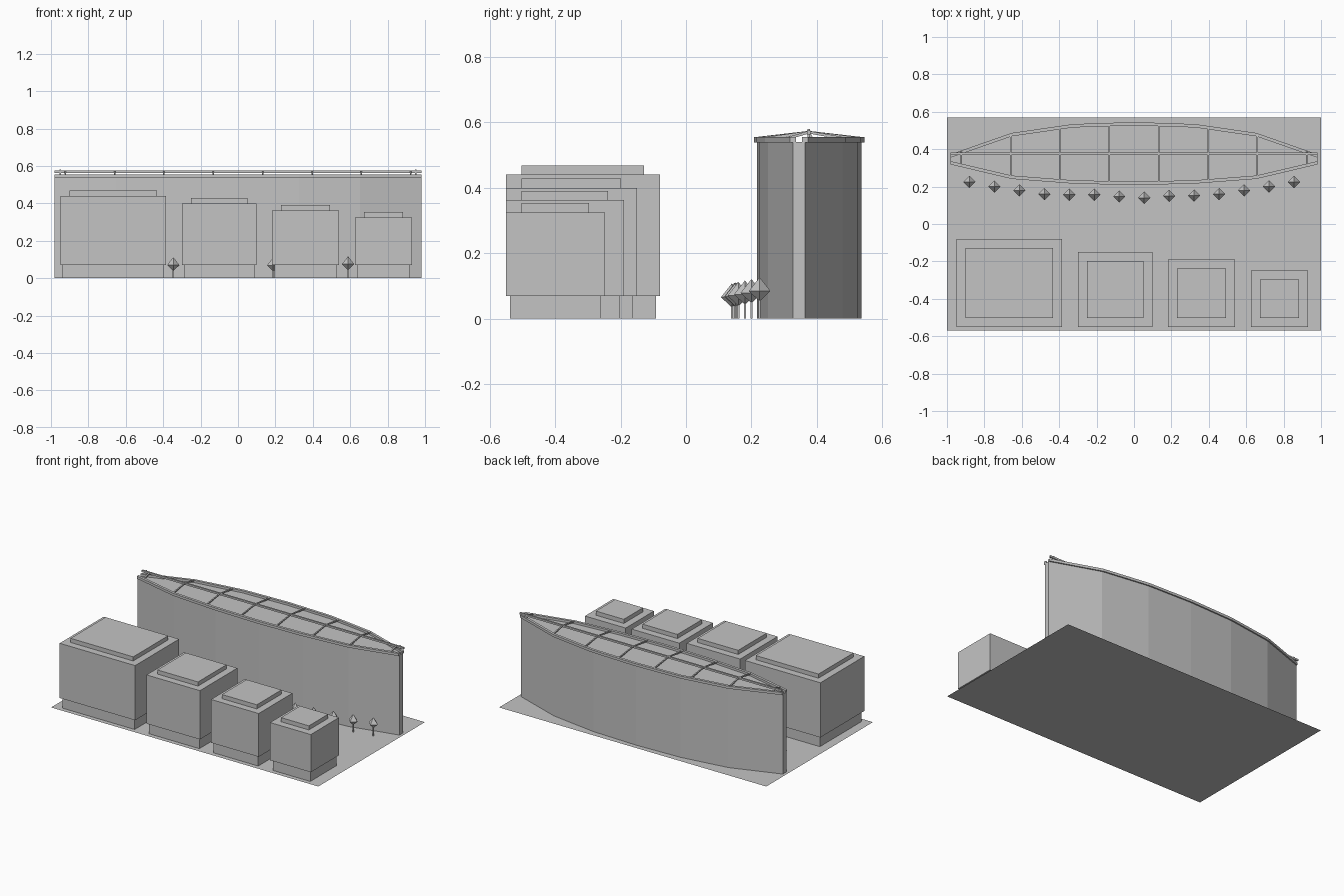
import bpy, bmesh
from mathutils import Vector

cube = bpy.data.objects.get("Cube")
if cube:
    bpy.data.objects.remove(cube, do_unlink=True)

grey = bpy.data.materials.new("plain grey")
grey.use_nodes = True
COLOUR = (0.55, 0.55, 0.55, 1)
grey.diffuse_color = COLOUR
grey.node_tree.nodes["Principled BSDF"].inputs["Base Color"].default_value = COLOUR


def finish(bm, name):
    bmesh.ops.recalc_face_normals(bm, faces=bm.faces)
    mesh = bpy.data.meshes.new(name)
    bm.to_mesh(mesh)
    bm.free()
    mesh.materials.append(grey)
    obj = bpy.data.objects.new(name, mesh)
    bpy.context.collection.objects.link(obj)
    return obj


def box(bm, low, high):
    verts = bmesh.ops.create_cube(bm, size=1)["verts"]
    low, high = Vector(low), Vector(high)
    for v in verts:
        v.co = (low + high) / 2 + v.co * (high - low)


def prism(bm, outline, z0, z1):
    """Extrude a flat outline from z0 up to z1."""
    face = bm.faces.new([bm.verts.new((x, y, z0)) for x, y in outline])
    out = bmesh.ops.extrude_face_region(bm, geom=[face])["geom"]
    for v in out:
        if isinstance(v, bmesh.types.BMVert):
            v.co.z = z1


def beam(bm, a, b, w):
    """Square bar between two points."""
    a, b = Vector(a), Vector(b)
    turn = (b - a).to_track_quat("Z", "Y")
    for v in bmesh.ops.create_cube(bm, size=1)["verts"]:
        v.co = (a + b) / 2 + turn @ Vector((v.co.x * w, v.co.y * w, v.co.z * (b - a).length))


def arc_y(arc, x):
    """Height of a faceted arc at x."""
    for (xa, ya), (xb, yb) in zip(arc, arc[1:]):
        if xa <= x <= xb:
            return ya + (yb - ya) * (x - xa) / (xb - xa)


# Ground sheet
bm = bmesh.new()
bm.faces.new([bm.verts.new(p) for p in
              ((-1, -0.57, 0), (1, -0.57, 0), (1, 0.57, 0), (-1, 0.57, 0))])
finish(bm, "ground")

# Four stepped blocks: left x, right x, back y, roof height
blocks = [(-0.95, -0.385, -0.08, 0.44), (-0.30, 0.10, -0.15, 0.40),
          (0.183, 0.54, -0.19, 0.363), (0.625, 0.93, -0.248, 0.325)]
FRONT = -0.55
for i, (x0, x1, y1, top) in enumerate(blocks, 1):
    bm = bmesh.new()
    for inset, z0, z1 in ((0.012, 0, 0.07), (0, 0.07, top), (0.048, top, top + 0.028)):
        box(bm, (x0 + inset, FRONT + inset, z0), (x1 - inset, y1 - inset, z1))
    finish(bm, f"block_{i}")


# Long lens-shaped building
def arc(ys):
    step = 0.98 / 3
    return [((k - 3) * step, ys[abs(k - 3)]) for k in range(7)]


front_arc = arc((0.217, 0.225, 0.25, 0.327))
back_arc = arc((0.536, 0.525, 0.478, 0.364))
bm = bmesh.new()
prism(bm, front_arc + back_arc[::-1], 0, 0.54)
finish(bm, "long_building")

# Roof rims along both arcs
for name, line in (("front_rim", front_arc), ("back_rim", back_arc)):
    bm = bmesh.new()
    prism(bm, [(x, y - 0.009) for x, y in line] +
          [(x, y + 0.009) for x, y in line[::-1]], 0.538, 0.555)
    finish(bm, name)

# Ridge beam with rafters sloping to the rims
RIDGE_Y, RIDGE_Z = 0.375, 0.57
bm = bmesh.new()
box(bm, (-0.98, RIDGE_Y - 0.006, 0.563), (0.98, RIDGE_Y + 0.006, 0.575))
finish(bm, "ridge_beam")
bm = bmesh.new()
for k in range(8):
    x = -0.924 + k * 0.264
    for line in (front_arc, back_arc):
        beam(bm, (x, RIDGE_Y, RIDGE_Z), (x, arc_y(line, x), 0.552), 0.008)
finish(bm, "rafters")
bm = bmesh.new()
for x in (-0.95, 0.95):
    box(bm, (x - 0.004, RIDGE_Y - 0.004, 0.54), (x + 0.004, RIDGE_Y + 0.004, 0.58))
finish(bm, "ridge_posts")

# Row of diamond-crowned trees
tree_y = [0.225, 0.2, 0.18, 0.16, 0.157, 0.157, 0.147,
          0.14, 0.15, 0.152, 0.16, 0.18, 0.2, 0.225]
for i, y in enumerate(tree_y):
    x = -0.88 + i * 0.1335
    lift = (y - 0.14) * 0.22
    bm = bmesh.new()
    ring = [bm.verts.new((x + dx * 0.033, y + dy * 0.033, 0.066 + lift))
            for dx, dy in ((1, 0), (0, 1), (-1, 0), (0, -1))]
    for z in (0.108, 0.034):
        tip = bm.verts.new((x, y, z + lift))
        for k in range(4):
            bm.faces.new((ring[k], ring[(k + 1) % 4], tip))
    box(bm, (x - 0.003, y - 0.003, 0), (x + 0.003, y + 0.003, 0.042 + lift))
    finish(bm, f"tree_{i + 1}")
